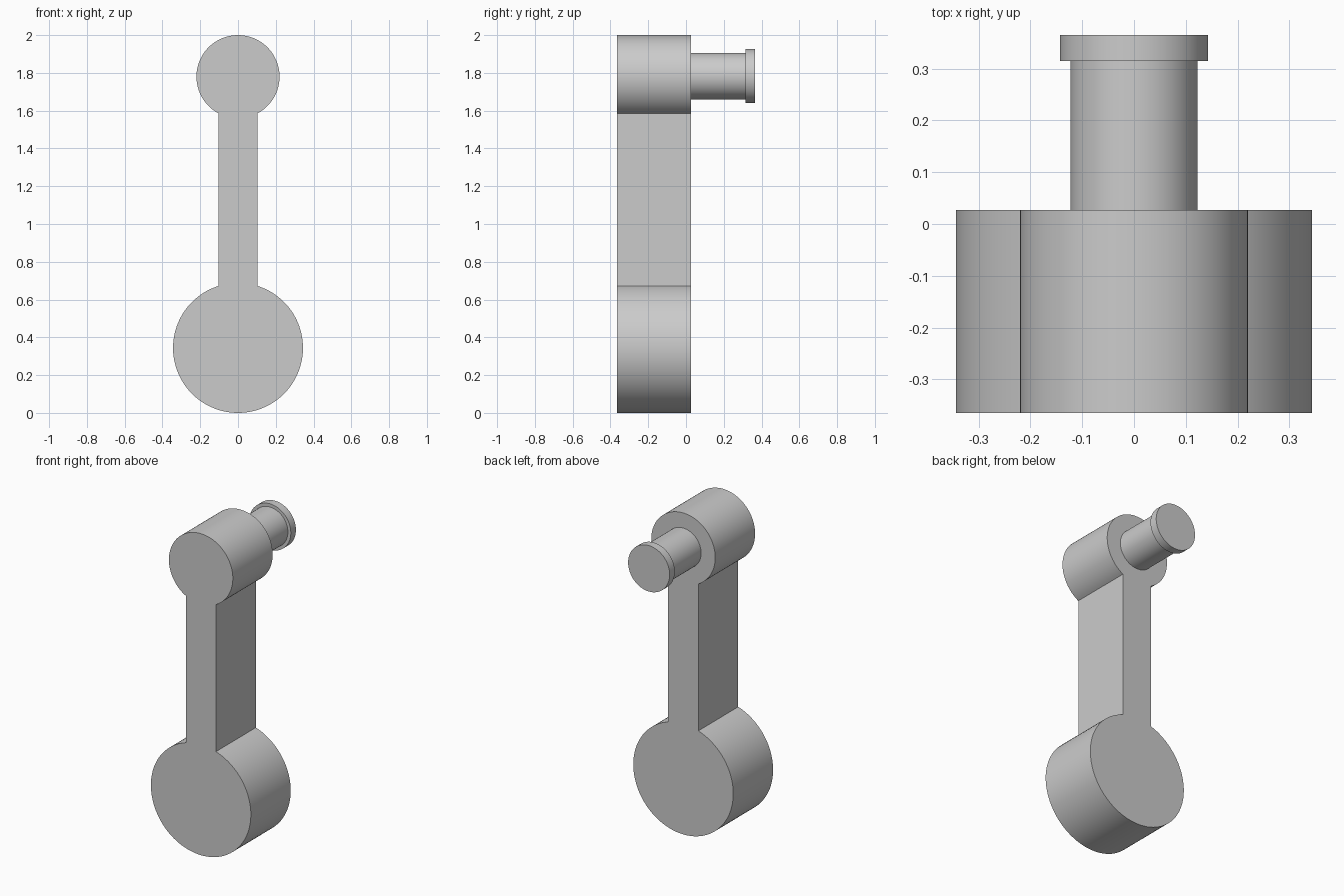
import bpy, bmesh, math

cube = bpy.data.objects.get("Cube")
if cube:
    bpy.data.objects.remove(cube, do_unlink=True)

grey = bpy.data.materials.new("plain grey")
grey.use_nodes = True
colour = (0.6, 0.6, 0.6, 1)
grey.diffuse_color = colour
grey.node_tree.nodes["Principled BSDF"].inputs["Base Color"].default_value = colour

FRONT, BACK, PIN_END, END = -0.365, 0.027, 0.315, 0.365
LOW_Z, LOW_R = 0.344, 0.344
TOP_Z, TOP_R = 1.78, 0.22
HALF_BAR = 0.104


def finish(name, bm):
    """Turn a bmesh into a grey object, smooth on its curved walls."""
    bmesh.ops.recalc_face_normals(bm, faces=bm.faces)
    mesh = bpy.data.meshes.new(name)
    bm.to_mesh(mesh)
    bm.free()
    mesh.materials.append(grey)
    obj = bpy.data.objects.new(name, mesh)
    bpy.context.collection.objects.link(obj)
    bpy.ops.object.select_all(action="DESELECT")
    obj.select_set(True)
    bpy.context.view_layer.objects.active = obj
    bpy.ops.object.shade_smooth_by_angle(angle=math.radians(30))


def arc(z, r, start, end, steps=80):
    """Points in the xz plane along an arc."""
    angles = [start + (end - start) * i / steps for i in range(steps + 1)]
    return [(r * math.cos(a), z + r * math.sin(a)) for a in angles]


# Lever: a large and a small round end joined by a straight bar, one outline
quarter = math.pi / 2
low_gap = math.asin(HALF_BAR / LOW_R)
top_gap = math.asin(HALF_BAR / TOP_R)
outline = arc(LOW_Z, LOW_R, quarter + low_gap, 5 * quarter - low_gap)
outline += arc(TOP_Z, TOP_R, top_gap - quarter, 3 * quarter - top_gap)
bm = bmesh.new()
face = bm.faces.new([bm.verts.new((x, FRONT, z)) for x, z in outline])
extruded = bmesh.ops.extrude_face_region(bm, geom=[face], use_keep_orig=True)
moved = [g for g in extruded["geom"] if isinstance(g, bmesh.types.BMVert)]
bmesh.ops.translate(bm, verts=moved, vec=(0, BACK - FRONT, 0))
finish("lever", bm)

# Pin with a flanged head: one turned profile of (radius, y)
bm = bmesh.new()
profile = [(0, BACK), (0.123, BACK), (0.123, PIN_END), (0.143, PIN_END), (0.143, END), (0, END)]
verts = [bm.verts.new((r, y, TOP_Z + 0.003)) for r, y in profile]
edges = [bm.edges.new(pair) for pair in zip(verts, verts[1:])]
bmesh.ops.spin(bm, geom=verts + edges, cent=(0, 0, TOP_Z + 0.003), axis=(0, 1, 0),
               angle=math.tau, steps=64, use_merge=True)
bmesh.ops.remove_doubles(bm, verts=bm.verts, dist=0.0001)
finish("flanged_pin", bm)
